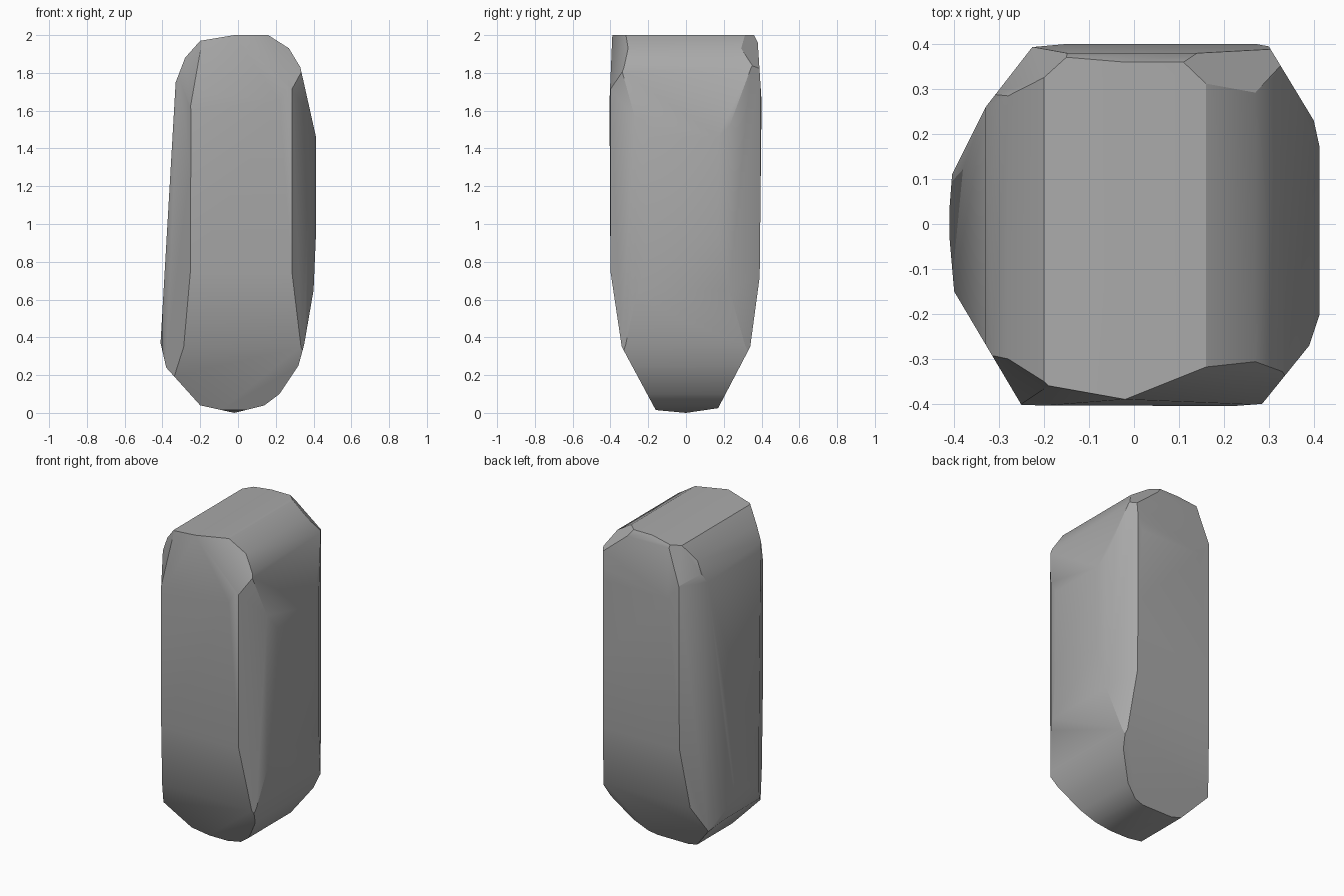
import bpy, bmesh
from mathutils import Vector

default_cube = bpy.data.objects.get("Cube")
if default_cube:
    bpy.data.objects.remove(default_cube, do_unlink=True)


def cut(bm, point, normal):
    """Slice off everything on the outer side of a plane and cap the hole."""
    geometry = bm.verts[:] + bm.edges[:] + bm.faces[:]
    bmesh.ops.bisect_plane(bm, geom=geometry, dist=0.0005, plane_co=point,
                           plane_no=normal, clear_outer=True)
    open_edges = [edge for edge in bm.edges if edge.is_boundary]
    if open_edges:
        bmesh.ops.holes_fill(bm, edges=open_edges, sides=0)


def carve_outline(bm, outline, place, axis):
    """Trim the block to a convex outline running along one axis."""
    points = [Vector(place(a, b)) for a, b in outline]
    middle = sum(points, Vector()) / len(points)
    for start, end in zip(points, points[1:] + points[:1]):
        normal = (end - start).cross(axis).normalized()
        if normal.dot(start - middle) < 0:
            normal.negate()
        cut(bm, start, normal)


def chip(bm, first, second, third):
    """Knock a flat facet off a corner through three points."""
    first, second, third = Vector(first), Vector(second), Vector(third)
    normal = (second - first).cross(third - first).normalized()
    if normal.dot(first - Vector((0, 0, 1))) < 0:
        normal.negate()
    cut(bm, first, normal)


# Outlines of the stone along depth, width and height
front_outline = [(-.41, .37), (-.38, .24), (-.2, .04), (-.02, 0), (.14, .04),
                 (.22, .1), (.32, .25), (.35, .36), (.4, .65), (.413, .95),
                 (.413, 1.46), (.33, 1.83), (.27, 1.93), (.16, 2), (-.02, 2),
                 (-.2, 1.97), (-.28, 1.88), (-.33, 1.75)]
side_outline = [(-.39, 2), (-.405, 1.65), (-.4, .75), (-.34, .35), (-.16, .015),
                (0, 0), (.17, .025), (.34, .35), (.39, .72), (.4, 1.65),
                (.38, 1.96), (.36, 2)]
top_outline = [(-.413, 0), (-.4, .17), (-.33, .26), (-.265, .39), (-.1, .405),
               (.22, .41), (.3, .395), (.4, .23), (.413, .17), (.413, -.2),
               (.39, -.27), (.285, -.4), (.22, -.405), (-.25, -.403), (-.4, -.15)]

# Stone body
bm = bmesh.new()
bmesh.ops.create_cube(bm, size=4)
carve_outline(bm, front_outline, lambda a, b: (a, 0, b), Vector((0, 1, 0)))
carve_outline(bm, side_outline, lambda a, b: (0, a, b), Vector((1, 0, 0)))
carve_outline(bm, top_outline, lambda a, b: (a, b, 0), Vector((0, 0, 1)))

# Facets around the upper corners
chip(bm, (-.02, -.39, 2), (.155, -.32, 2), (.29, -.335, 1.85))
chip(bm, (-.25, -.4, 1.63), (-.19, -.36, 1.97), (-.02, -.39, 2))
chip(bm, (-.25, -.4, 1.63), (-.19, -.36, 1.97), (-.28, -.3, 1.88))
chip(bm, (-.13, .39, 1.98), (-.28, .285, 1.88), (-.27, .39, 1.65))
chip(bm, (.11, .36, 2), (.19, .32, 1.97), (.28, .38, 1.85))

bmesh.ops.remove_doubles(bm, verts=bm.verts[:], dist=0.002)
bmesh.ops.recalc_face_normals(bm, faces=bm.faces[:])
mesh = bpy.data.meshes.new("stone")
bm.to_mesh(mesh)
bm.free()
stone = bpy.data.objects.new("stone", mesh)
bpy.context.collection.objects.link(stone)

# Plain grey material
grey = bpy.data.materials.new("stone grey")
grey.use_nodes = True
colour = (.4, .4, .4, 1)
grey.diffuse_color = colour
for node in grey.node_tree.nodes:
    if node.type == "BSDF_PRINCIPLED":
        node.inputs["Base Color"].default_value = colour
mesh.materials.append(grey)

# Soft shading with crisp facet edges
bpy.ops.object.select_all(action="DESELECT")
stone.select_set(True)
bpy.context.view_layer.objects.active = stone
bpy.ops.object.shade_smooth_by_angle(angle=.52)
